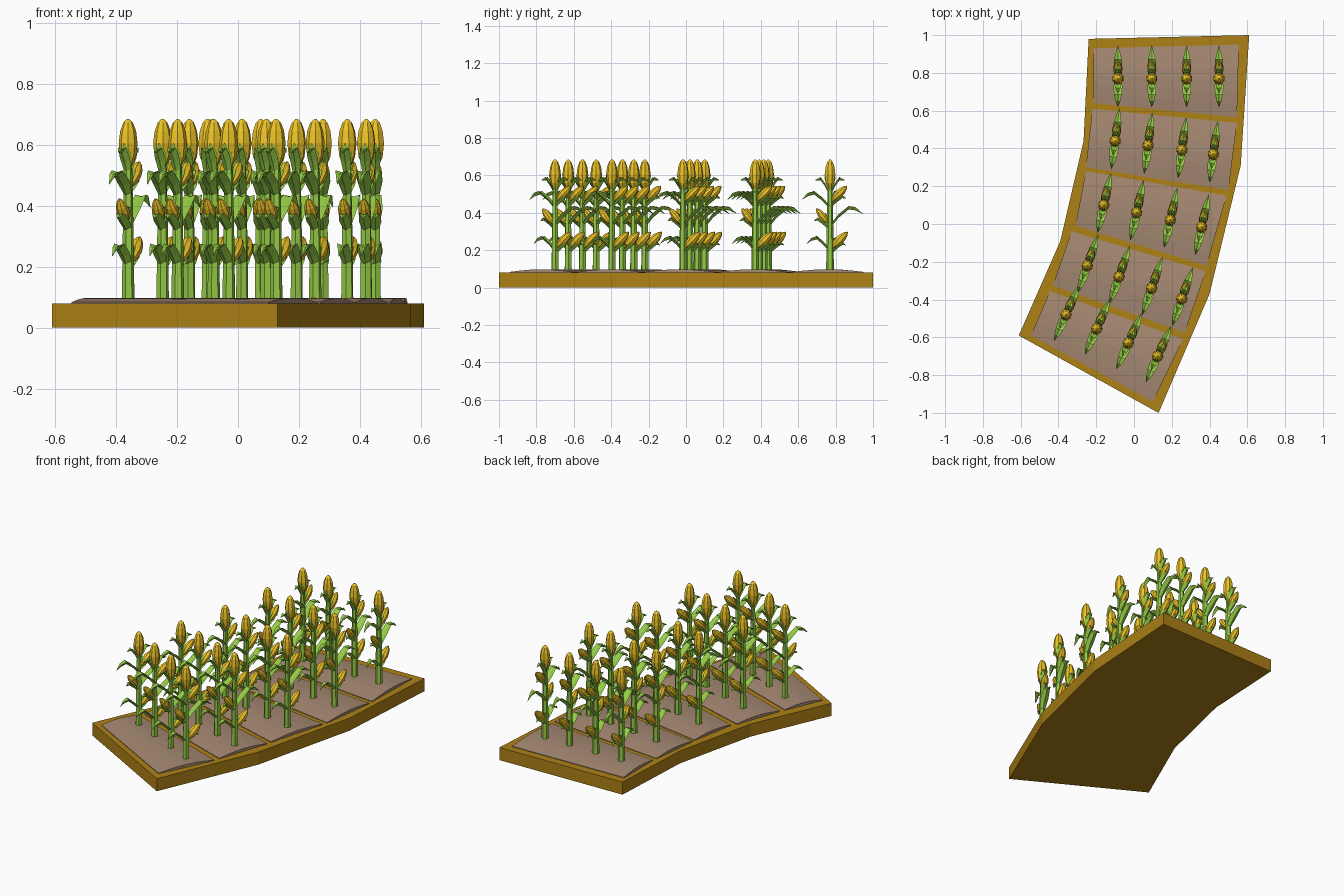
import bpy, bmesh, math
from mathutils import Matrix, Vector

if "Cube" in bpy.data.objects:
    bpy.data.objects.remove(bpy.data.objects["Cube"])


def material(name, rgb):
    m = bpy.data.materials.new(name)
    m.diffuse_color = (*rgb, 1)
    m.use_nodes = True
    m.node_tree.nodes["Principled BSDF"].inputs["Base Color"].default_value = m.diffuse_color
    return m


WOOD = material("wood", (0.42, 0.22, 0.008))
SOIL = material("soil", (0.38, 0.25, 0.17))
GREEN = material("green", (0.3, 0.6, 0.06))
GOLD = material("gold", (0.85, 0.55, 0.02))


def to_mesh(bm, name, mat):
    bmesh.ops.recalc_face_normals(bm, faces=bm.faces)
    me = bpy.data.meshes.new(name)
    bm.to_mesh(me)
    bm.free()
    me.materials.append(mat)
    return me


def add_object(name, me, mx=Matrix()):
    ob = bpy.data.objects.new(name, me)
    ob.matrix_world = mx
    bpy.context.collection.objects.link(ob)
    return ob


def loft(bm, rings):
    """Skin a list of equal-length closed rings and cap both ends."""
    vr = [[bm.verts.new(p) for p in r] for r in rings]
    n = len(vr[0])
    for a, b in zip(vr, vr[1:]):
        for i in range(n):
            j = (i + 1) % n
            bm.faces.new((a[i], a[j], b[j], b[i]))
    bm.faces.new(vr[0])
    bm.faces.new(vr[-1])


def lathe(bm, profile, sides, mx=Matrix()):
    rings = []
    for r, z in profile:
        rings.append([mx @ Vector((r * math.cos(t), r * math.sin(t), z))
                      for t in (2 * math.pi * (i + .5) / sides for i in range(sides))])
    loft(bm, rings)


def leaf(bm, path, depth=0.012):
    """Keeled leaf along (y, z, half width) points."""
    rings = []
    for y, z, w in path:
        d = depth * min(1, w / 0.012)
        rings.append([(-w, y, z + d * .5), (0, y, z), (w, y, z + d * .5), (0, y, z - d)])
    loft(bm, rings)


# curved wooden base
outline = [(-.24, .98), (.61, 1), (.565, .31), (.40, -.37), (.13, -1),
           (-.61, -.59), (-.39, -.09), (-.267, .44)]
bm = bmesh.new()
loft(bm, [[(x, y, z) for x, y in outline] for z in (0, .08)])
add_object("wooden_base", to_mesh(bm, "wooden_base", WOOD))

# mounded soil beds: top-left, top-right, bottom-right, bottom-left
beds = [((-.215, .93), (.555, .95), (.545, .565), (-.215, .64)),
        ((-.22, .61), (.545, .535), (.50, .18), (-.255, .30)),
        ((-.255, .28), (.49, .15), (.385, -.22), (-.31, -.01)),
        ((-.33, -.04), (.38, -.25), (.27, -.575), (-.43, -.325)),
        ((-.445, -.355), (.26, -.61), (.10, -.94), (-.545, -.59))]
for k, bed in enumerate(beds):
    tl, tr, br, bl = (Vector(p) for p in bed)
    bm = bmesh.new()
    rings = []
    for a, b in ((tl, bl), (tr, br)):
        top = [(*a.lerp(b, i / 6), .084 + .014 * math.sin(math.pi * i / 6)) for i in range(7)]
        rings.append([(*a, .07)] + top + [(*b, .07)])
    loft(bm, rings)
    add_object(f"soil_bed_{k + 1}", to_mesh(bm, "soil_bed", SOIL))

# stalk with leaves and husks, bending in the y direction
bm = bmesh.new()
lathe(bm, [(.021, .075), (.018, .3), (.014, .5), (.012, .57)], 6)
leaf(bm, [(0, .33, .014), (.045, .385, .024), (.10, .43, .02), (.135, .425, .012), (.175, .395, .001)])
leaf(bm, [(0, .43, .014), (-.04, .475, .024), (-.085, .51, .02), (-.12, .50, .012), (-.15, .47, .001)])
leaf(bm, [(0, .20, .014), (-.035, .24, .022), (-.07, .27, .018), (-.10, .26, .01), (-.125, .235, .001)])
for s in (1, -1):
    leaf(bm, [(0, .50, .012), (s * .025, .55, .018), (s * .05, .585, .014), (s * .08, .575, .001)])
    leaf(bm, [(0, .52, .012), (s * .022, .565, .02), (s * .035, .605, .001)], .008)

# ears: side, base height, lean, size
ears = [(1, .215, 45, 1), (-1, .345, 38, .85), (1, .465, 45, .95)]
for s, z, lean, k in ears:
    leaf(bm, [(0, z - .03, .012), (s * .03, z - .002, .02), (s * .065, z + .025, .014),
              (s * .085, z + .012, .001)])
    leaf(bm, [(0, z, .01), (s * .02, z + .045, .018), (s * .035, z + .055, .001)], .008)
stalk_mesh = to_mesh(bm, "corn_stalk", GREEN)

bm = bmesh.new()
EAR = [(.008, 0), (.019, .022), (.025, .052), (.022, .08), (.013, .103), (.003, .116)]
for s, z, lean, k in ears:
    mx = Matrix.Translation((0, s * .012, z)) @ Matrix.Rotation(
        math.radians(-s * lean), 4, 'X') @ Matrix.Scale(k, 4)
    lathe(bm, EAR, 8, mx)
lathe(bm, [(.012, .53), (.026, .56), (.031, .605), (.026, .645), (.016, .672), (.004, .684)], 8)
ear_mesh = to_mesh(bm, "corn_ears", GOLD)

# five rows of four plants: first plant, last plant
rows = [((-.085, .77), (.45, .77)), ((-.10, .44), (.42, .37)), ((-.16, .10), (.358, -.016)),
        ((-.247, -.22), (.253, -.396)), ((-.36, -.48), (.125, -.70))]
for r, (a, b) in enumerate(rows):
    a, b = Vector(a), Vector(b)
    turn = math.atan2(b.y - a.y, b.x - a.x)
    for i, t in enumerate((0, .335, .68, 1)):
        mx = Matrix.Translation((*a.lerp(b, t), 0)) @ Matrix.Rotation(turn, 4, 'Z')
        add_object(f"corn_stalk_{r + 1}_{i + 1}", stalk_mesh, mx)
        add_object(f"corn_ears_{r + 1}_{i + 1}", ear_mesh, mx)
